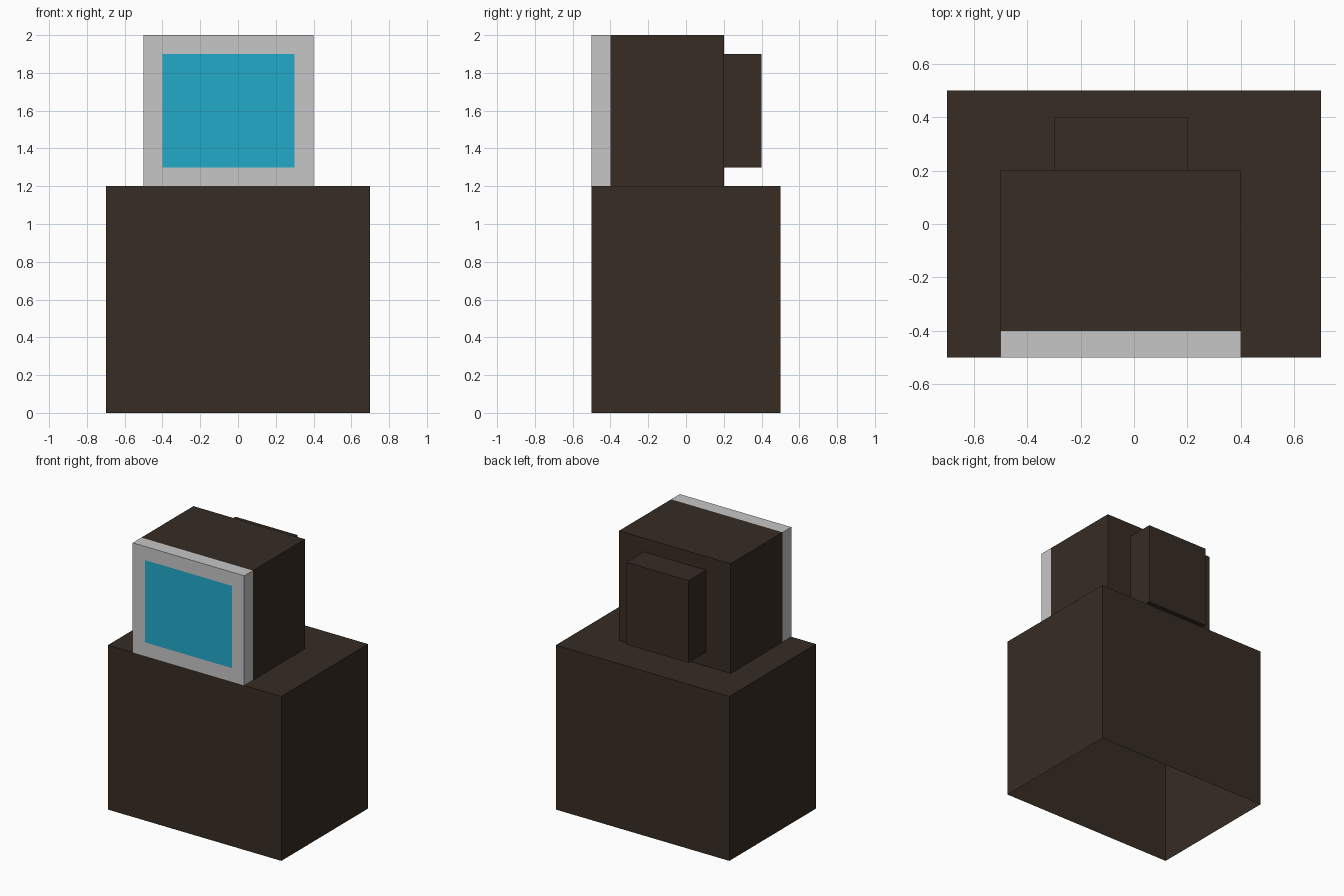
import bpy
import bmesh
from mathutils import Vector

if "Cube" in bpy.data.objects:
    bpy.data.objects.remove(bpy.data.objects["Cube"])


def material(name, color):
    m = bpy.data.materials.new(name)
    m.diffuse_color = (*color, 1.0)
    m.use_nodes = True
    m.node_tree.nodes["Principled BSDF"].inputs["Base Color"].default_value = m.diffuse_color
    return m


dark = material("dark brown", (0.037, 0.025, 0.017))
grey = material("light grey", (0.565, 0.565, 0.565))
cyan = material("screen cyan", (0.016, 0.402, 0.584))


def box(name, lo, hi, mats, open_sides=(), inset=None):
    """Box from lo to hi; open_sides are hidden sides to leave out.
    With inset, the front face gets an inner panel in the second material."""
    lo, hi = Vector(lo), Vector(hi)
    bm = bmesh.new()
    bmesh.ops.create_cube(bm, size=1.0)
    for v in bm.verts:
        v.co = [(a + b) / 2 + c * (b - a) for a, b, c in zip(lo, hi, v.co)]
    bm.normal_update()
    gone = [f for f in bm.faces
            if any(f.normal.dot(Vector(d)) > 0.9 for d in open_sides)]
    bmesh.ops.delete(bm, geom=gone, context='FACES')
    if inset:
        front = [f for f in bm.faces if f.normal.y < -0.9]
        bmesh.ops.inset_region(bm, faces=front, thickness=inset,
                               use_boundary=True, use_even_offset=True)
        for f in front:
            f.material_index = 1
    mesh = bpy.data.meshes.new(name)
    bm.to_mesh(mesh)
    bm.free()
    for m in mats:
        mesh.materials.append(m)
    obj = bpy.data.objects.new(name, mesh)
    bpy.context.collection.objects.link(obj)
    return obj


DOWN, FRONT, BACK = (0, 0, -1), (0, -1, 0), (0, 1, 0)

# Cabinet, hollow and open underneath
box("cabinet", (-0.7, -0.5, 0), (0.7, 0.5, 1.2), [dark], [DOWN])
# Monitor body standing on the cabinet
box("monitor_body", (-0.5, -0.4, 1.2), (0.4, 0.2, 2.0), [dark], [DOWN, FRONT])
# Grey frame with the flush screen
box("screen_frame", (-0.5, -0.5, 1.2), (0.4, -0.4, 2.0), [grey, cyan],
    [DOWN, BACK], inset=0.1)
# Tube housing at the back
box("tube_housing", (-0.3, 0.2, 1.3), (0.2, 0.4, 1.9), [dark], [FRONT])
